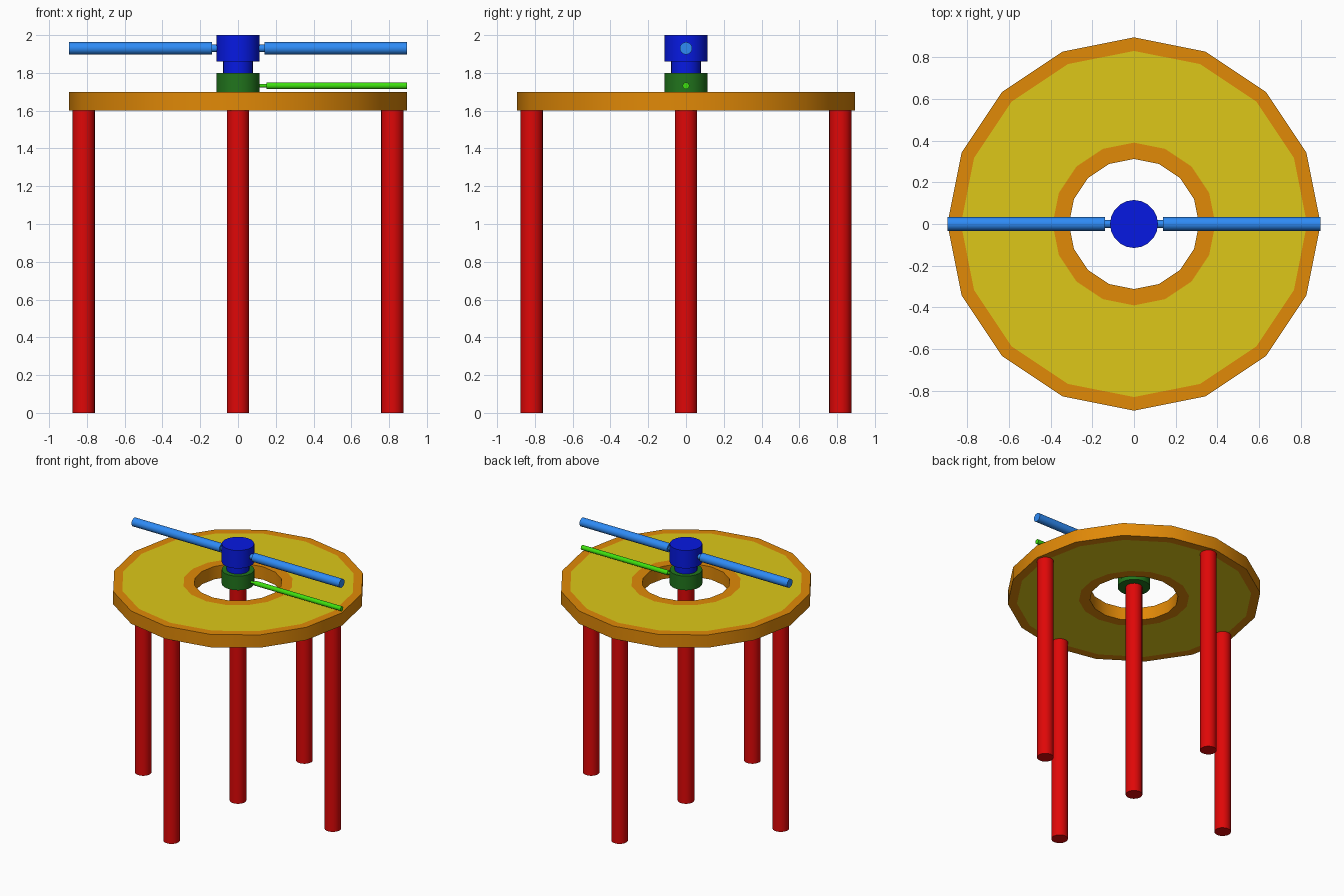
import bpy, bmesh
from math import cos, sin, pi, radians

if "Cube" in bpy.data.objects:
    bpy.data.objects.remove(bpy.data.objects["Cube"])


def material(name, rgb):
    # display colour converted to linear
    m = bpy.data.materials.new(name)
    m.diffuse_color = [(c / 255) ** 2.2 for c in rgb] + [1]
    m.use_nodes = True
    m.node_tree.nodes["Principled BSDF"].inputs["Base Color"].default_value = m.diffuse_color
    return m


RED = material("red", (222, 16, 16))
ORANGE = material("orange", (224, 136, 16))
YELLOW = material("yellow", (220, 198, 30))
BLUE = material("blue", (15, 31, 225))
SKY = material("light_blue", (50, 138, 245))
GREEN = material("dark_green", (38, 116, 34))
LIME = material("bright_green", (64, 222, 22))


def smooth(ob):
    bpy.ops.object.select_all(action='DESELECT')
    ob.select_set(True)
    bpy.context.view_layer.objects.active = ob
    bpy.ops.object.shade_smooth_by_angle(angle=radians(30))


def lathe(name, profile, mats, sides, mat_ids=None, closed=False):
    """Revolve (radius, z) points about z; caps an open profile."""
    bm = bmesh.new()
    rings = [[bm.verts.new((r * cos(2 * pi * i / sides), r * sin(2 * pi * i / sides), z))
              for i in range(sides)] for r, z in profile]
    n = len(rings)
    for k in range(n if closed else n - 1):
        a, b = rings[k], rings[(k + 1) % n]
        for i in range(sides):
            j = (i + 1) % sides
            f = bm.faces.new((a[i], a[j], b[j], b[i]))
            f.material_index = mat_ids[k] if mat_ids else 0
    if not closed:
        bm.faces.new(rings[0][::-1])
        bm.faces.new(rings[-1])
    bmesh.ops.recalc_face_normals(bm, faces=bm.faces)
    me = bpy.data.meshes.new(name)
    bm.to_mesh(me)
    bm.free()
    for m in mats:
        me.materials.append(m)
    ob = bpy.data.objects.new(name, me)
    bpy.context.collection.objects.link(ob)
    smooth(ob)
    return ob


def arm(name, mat, z, r_pin, r_bar, x_start, x_step, side):
    # thin pin out of the hub, then a thicker bar
    ob = lathe(name, [(r_pin, x_start), (r_pin, x_step), (r_bar, x_step), (r_bar, 0.895)], [mat], 16)
    ob.rotation_euler = (0, side * pi / 2, 0)
    ob.location.z = z


# Ring platform with yellow inlaid bands above and below
lathe("ring_platform",
      [(0.312, 1.6), (0.39, 1.6), (0.83, 1.6), (0.895, 1.6),
       (0.895, 1.7), (0.83, 1.7), (0.39, 1.7), (0.312, 1.7)],
      [ORANGE, YELLOW], 16, [0, 1, 0, 0, 0, 1, 0, 0], closed=True)

# Outer legs and central post
D = 0.817
for name, x, y in (("right_leg", D, 0), ("left_leg", -D, 0),
                   ("back_leg", 0, D), ("front_leg", 0, -D)):
    lathe(name, [(0.059, 0), (0.059, 1.6)], [RED], 20).location = (x, y, 0)
lathe("centre_post", [(0.059, 0), (0.059, 1.695)], [RED], 20)

# Hubs
lathe("lower_hub", [(0.115, 1.69), (0.115, 1.8)], [GREEN], 20)
lathe("upper_hub", [(0.08, 1.8), (0.08, 1.86), (0.115, 1.86), (0.115, 2.0)], [BLUE], 20)

# Arms
arm("right_upper_arm", SKY, 1.93, 0.02, 0.033, 0.105, 0.14, 1)
arm("left_upper_arm", SKY, 1.93, 0.02, 0.033, 0.105, 0.138, -1)
arm("lower_arm", LIME, 1.732, 0.01, 0.018, 0.105, 0.15, 1)
